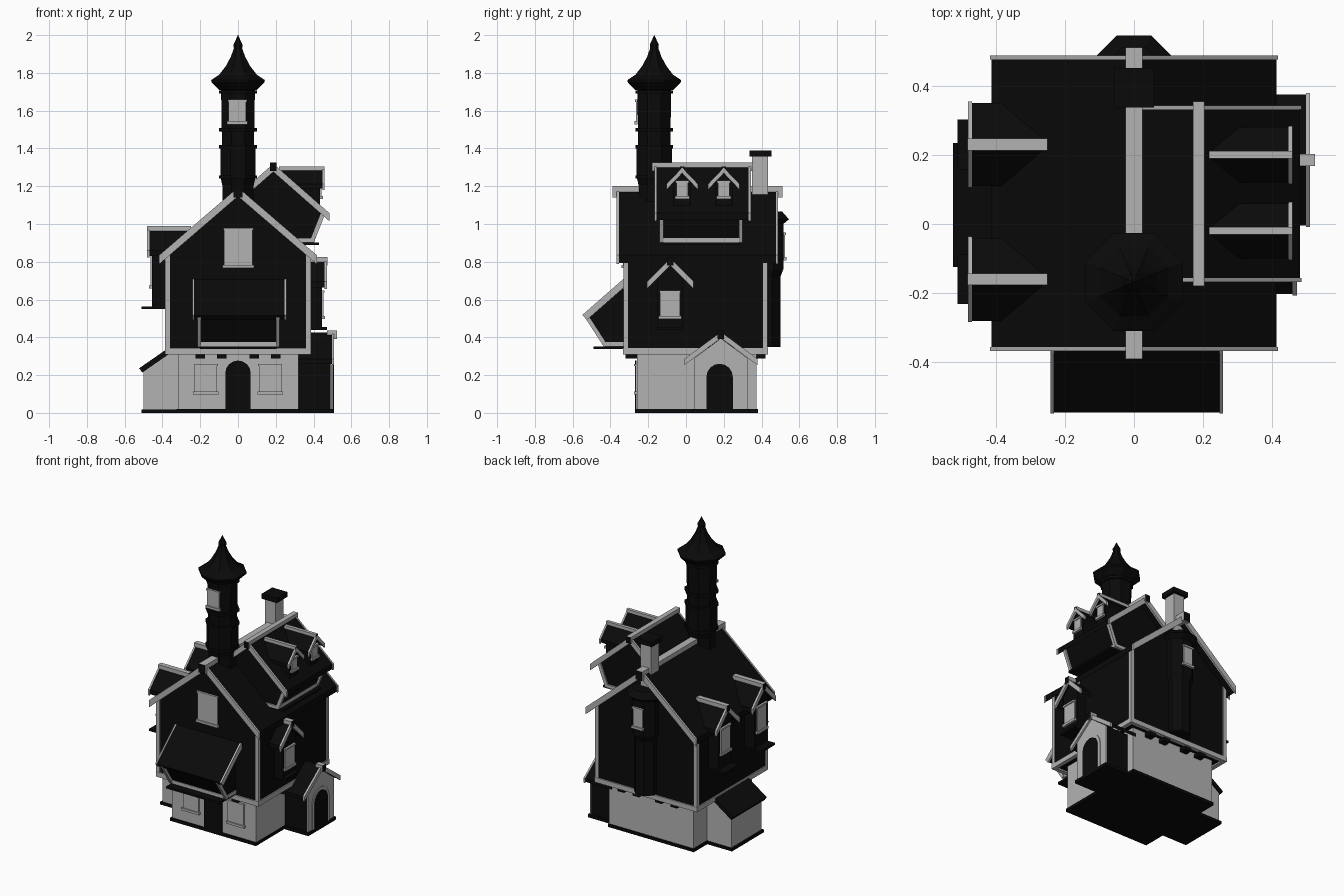
import bpy, bmesh, math
from mathutils import Vector

if "Cube" in bpy.data.objects:
    bpy.data.objects.remove(bpy.data.objects["Cube"])


def material(name, value):
    m = bpy.data.materials.new(name)
    m.use_nodes = True
    col = (value, value, value, 1)
    m.diffuse_color = col
    m.node_tree.nodes["Principled BSDF"].inputs["Base Color"].default_value = col
    return m


GREY = material("pale_grey", 0.45)
DARK = material("near_black", 0.003)


def finish(name, bm, mats):
    bmesh.ops.recalc_face_normals(bm, faces=bm.faces)
    me = bpy.data.meshes.new(name)
    bm.to_mesh(me)
    bm.free()
    for m in mats:
        me.materials.append(m)
    ob = bpy.data.objects.new(name, me)
    bpy.context.collection.objects.link(ob)
    return ob


def prism(name, pts, axis, a, b, mat, end_mat=None):
    """Extrude a profile of (horizontal, z) points along x or y."""
    bm = bmesh.new()
    place = (lambda u, z, t: (t, u, z)) if axis == "x" else (lambda u, z, t: (u, t, z))
    rings = [[bm.verts.new(place(u, z, t)) for u, z in pts] for t in (a, b)]
    ends = [bm.faces.new(r) for r in rings]
    n = len(pts)
    for i in range(n):
        j = (i + 1) % n
        bm.faces.new((rings[0][i], rings[0][j], rings[1][j], rings[1][i]))
    if end_mat:
        for f in ends:
            f.material_index = 1
    return finish(name, bm, [mat] + ([end_mat] if end_mat else []))


def box(name, x0, x1, y0, y1, z0, z1, mat):
    return prism(name, [(x0, z0), (x1, z0), (x1, z1), (x0, z1)], "y", y0, y1, mat)


def beam(name, axis, p, q, width, a, b, mat):
    """Board following the line p-q in profile."""
    p, q = Vector(p), Vector(q)
    d = (q - p).normalized()
    n = Vector((-d.y, d.x)) * width / 2
    return prism(name, [p + n, q + n, q - n, p - n], axis, a, b, mat)


def chevron(c, apex, left, right, slope, thick, grow=0.0):
    l, r, top = left + grow, right + grow, apex + grow
    return [(c - l, top - l * slope), (c, top), (c + r, top - r * slope),
            (c + r, top - r * slope - thick), (c, top - thick), (c - l, top - l * slope - thick)]


def gable_roof(name, axis, c, apex, left, right, slope, a, b, barges, ridge, w=0.017, t=0.035):
    """Roof slabs, pale edge boards at the open ends and a pale ridge beam."""
    prism(name + "_roof", chevron(c, apex, left, right, slope, t), axis, a, b, DARK)
    for e in barges:
        prism(name + "_bargeboard", chevron(c, apex, left, right, slope, t + 0.008, 0.004),
              axis, e - 0.006, e + 0.006, GREY)
    prism(name + "_ridge", [(c - w, apex - 2 * w), (c + w, apex - 2 * w), (c + w, apex + 0.01),
          (c - w, apex + 0.01)], axis, ridge[0], ridge[1], GREY, DARK)


def window(name, axis, face, out, c, z0, z1, half):
    """Thin pale pane with a sill and a head board; out is the facing sign."""
    for part, h, lo, hi, d in (("pane", half, z0, z1, 0.008),
                               ("sill", half + 0.008, z0 - 0.012, z0 + 0.004, 0.016),
                               ("head", half + 0.004, z1 - 0.008, z1 + 0.004, 0.014)):
        prism(f"{name}_{part}", [(c - h, lo), (c + h, lo), (c + h, hi), (c - h, hi)],
              axis, face, face + out * d, GREY)


def arch(c, half, z0, spring):
    pts = [(c - half, z0), (c + half, z0)]
    return pts + [(c + half * math.cos(math.pi * i / 8), spring + half * math.sin(math.pi * i / 8))
                  for i in range(9)]


def lathe(name, profile, cx, cy, mat, n=8):
    """Faceted tower part from (flat radius, z) pairs."""
    bm = bmesh.new()
    k = 1 / math.cos(math.pi / n)
    rings = []
    for r, z in profile:
        rings.append([bm.verts.new((cx + r * k * math.cos((i + 0.5) * math.tau / n),
                                    cy + r * k * math.sin((i + 0.5) * math.tau / n), z))
                      for i in range(n)])
    for lo, hi in zip(rings, rings[1:]):
        for i in range(n):
            j = (i + 1) % n
            bm.faces.new((lo[i], lo[j], hi[j], hi[i]))
    bm.faces.new(rings[0])
    bm.faces.new(rings[-1])
    return finish(name, bm, [mat])


# Ground floor and plinth
box("plinth", -0.325, 0.325, -0.27, 0.38, 0, 0.02, DARK)
box("ground_floor", -0.317, 0.32, -0.26, 0.372, 0.02, 0.34, GREY)
prism("front_door", arch(0, 0.067, 0.0, 0.21), "y", -0.27, -0.262, DARK)
for s in (-1, 1):
    window("ground_window", "y", -0.26, -1, s * 0.17, 0.11, 0.255, 0.06)
    for x in (0.085, 0.2):
        box("front_corbel", s * x - 0.025, s * x + 0.025, -0.32, -0.25, 0.287, 0.312, DARK)
        box("back_corbel", s * x - 0.025, s * x + 0.025, 0.36, 0.42, 0.287, 0.312, DARK)

# Upper floor with gable walls, corner posts and sill boards
prism("upper_floor", [(-0.38, 0.32), (0.38, 0.32), (0.38, 0.84), (0, 1.165), (-0.38, 0.84)],
      "y", -0.325, 0.425, DARK)
for s in (-1, 1):
    for y in (-0.32, 0.42):
        box("corner_post", s * 0.373 - 0.013, s * 0.373 + 0.013, y - 0.012, y + 0.012, 0.32, 0.845, GREY)
    box("side_sill", s * 0.373 - 0.014, s * 0.373 + 0.014, -0.334, 0.434, 0.31, 0.343, GREY)
for y in (-0.32, 0.42):
    box("gable_sill", -0.387, 0.387, y - 0.014, y + 0.014, 0.31, 0.343, GREY)
gable_roof("main", "y", 0, 1.19, 0.413, 0.413, 0.86, -0.36, 0.48, (-0.362, 0.482),
           (-0.39, 0.51), w=0.025, t=0.04)
window("gable_window", "y", -0.325, -1, 0.002, 0.78, 0.975, 0.075)

# Front bay with lean-to roof
prism("front_bay", [(-0.32, 0.36), (-0.42, 0.36), (-0.515, 0.505), (-0.32, 0.67)], "x", -0.205, 0.21, DARK)
beam("front_bay_roof", "x", (-0.32, 0.695), (-0.535, 0.505), 0.03, -0.235, 0.25, DARK)
box("front_bay_base", -0.2, 0.205, -0.49, -0.32, 0.338, 0.352, DARK)
box("front_bay_sill", -0.21, 0.215, -0.435, -0.32, 0.352, 0.375, GREY)
for x, wall in ((-0.237, -0.205), (0.252, 0.21)):
    beam("front_bay_bargeboard", "x", (-0.32, 0.695), (-0.537, 0.505), 0.036, x - 0.005, x + 0.005, GREY)
    beam("front_bay_post", "x", (-0.525, 0.51), (-0.425, 0.355), 0.022, wall - 0.01, wall + 0.01, GREY)

# Side porch
prism("porch", [(0.05, 0.02), (0.32, 0.02), (0.32, 0.29), (0.185, 0.395), (0.05, 0.29)],
      "x", 0.3, 0.49, DARK)
prism("porch_front", [(0.045, 0.02), (0.325, 0.02), (0.325, 0.29), (0.185, 0.395), (0.045, 0.29)],
      "x", 0.49, 0.498, GREY)
prism("porch_door_surround", arch(0.178, 0.092, 0.02, 0.19), "x", 0.497, 0.503, GREY)
prism("porch_door", arch(0.178, 0.07, 0.02, 0.19), "x", 0.502, 0.507, DARK)
box("porch_plinth", 0.3, 0.508, 0.035, 0.335, 0, 0.02, DARK)
gable_roof("porch", "x", 0.185, 0.425, 0.19, 0.19, 0.74, 0.3, 0.503, (0.503,), (0.47, 0.523), t=0.025)

# Side annex with shed roof
prism("annex", [(-0.5, 0.01), (-0.31, 0.01), (-0.31, 0.33), (-0.37, 0.31), (-0.5, 0.225)],
      "y", -0.1, 0.225, GREY)
box("annex_plinth", -0.512, -0.31, -0.11, 0.235, 0, 0.018, DARK)
beam("annex_roof", "y", (-0.515, 0.225), (-0.32, 0.36), 0.028, -0.125, 0.235, DARK)

# Left dormers
for y in (0.23, -0.16):
    prism("left_dormer", [(y - 0.07, 0.56), (y + 0.07, 0.56), (y + 0.07, 0.88), (y, 0.95),
                          (y - 0.07, 0.88)], "x", -0.455, -0.25, DARK)
    box("left_dormer_base", -0.51, -0.37, y - 0.072, y + 0.072, 0.55, 0.564, DARK)
    window("left_dormer_window", "x", -0.455, -1, y, 0.67, 0.84, 0.05)
    gable_roof("left_dormer", "x", y, 0.98, 0.12, 0.12, 1.0, -0.475, -0.25, (-0.475,), (-0.482, -0.25), t=0.03)

# Right oriel window
prism("right_oriel", [(-0.15, 0.45), (-0.015, 0.45), (-0.015, 0.73), (-0.083, 0.79), (-0.15, 0.73)],
      "x", 0.36, 0.445, DARK)
box("right_oriel_base", 0.37, 0.47, -0.15, -0.015, 0.44, 0.455, DARK)
window("right_oriel_window", "x", 0.445, 1, -0.085, 0.51, 0.645, 0.052)
gable_roof("right_oriel", "x", -0.083, 0.815, 0.12, 0.12, 1.0, 0.36, 0.465, (0.465,), (0.36, 0.473), t=0.03)

# Large roof dormer with slanted wall
prism("large_dormer", [(0.05, 1.0), (0.2, 0.905), (0.39, 0.905), (0.45, 1.06), (0.187, 1.29), (0.05, 1.17)],
      "y", -0.13, 0.29, DARK)
gable_roof("large_dormer", "y", 0.187, 1.315, 0.167, 0.293, 0.88, -0.16, 0.335, (-0.162, 0.337), (-0.18, 0.355))
box("large_dormer_sill", 0.3, 0.402, -0.14, 0.3, 0.903, 0.925, GREY)
box("large_dormer_base", 0.3, 0.43, -0.12, 0.28, 0.888, 0.903, DARK)
for y in (-0.13, 0.29):
    beam("large_dormer_post", "y", (0.455, 1.07), (0.392, 0.91), 0.024, y - 0.01, y + 0.01, GREY)
for y in (-0.02, 0.2):
    prism("small_dormer", [(y - 0.045, 1.08), (y + 0.045, 1.08), (y + 0.045, 1.23), (y, 1.275),
                           (y - 0.045, 1.23)], "x", 0.22, 0.435, DARK)
    window("small_dormer_window", "x", 0.435, 1, y, 1.145, 1.225, 0.031)
    gable_roof("small_dormer", "x", y, 1.295, 0.08, 0.08, 1.05, 0.22, 0.453, (0.453,), (0.217, 0.458),
               w=0.011, t=0.022)

# Back bay with flared cap
back = [(0.075, 0.35), (0.075, 0.72), (0.09, 0.76), (0.09, 1.0), (0.12, 1.025), (0.085, 1.065)]
lathe("back_bay", back, 0, 0.425, DARK)
window("back_window", "y", 0.515, 1, 0, 0.82, 0.95, 0.036)

# Chimney
box("chimney", -0.04, 0.04, 0.35, 0.435, 1.05, 1.36, GREY)
box("chimney_cap", -0.058, 0.058, 0.337, 0.452, 1.357, 1.39, DARK)

# Tower with flared spire
lathe("tower", [(0.082, 1.0), (0.082, 1.2), (0.093, 1.25), (0.093, 1.4), (0.085, 1.42), (0.09, 1.74)],
      0, -0.168, DARK)
for z in (1.24, 1.4, 1.49, 1.69):
    lathe("tower_band", [(0.1, z), (0.1, z + 0.018)], 0, -0.168, DARK)
lathe("tower_spire", [(0.1, 1.71), (0.14, 1.75), (0.142, 1.762), (0.1, 1.79), (0.065, 1.835), (0.038, 1.885),
                      (0.022, 1.93), (0.024, 1.95), (0.012, 1.975), (0.001, 2.0)], 0, -0.168, DARK)
window("tower_window", "y", -0.256, -1, -0.003, 1.54, 1.655, 0.046)
